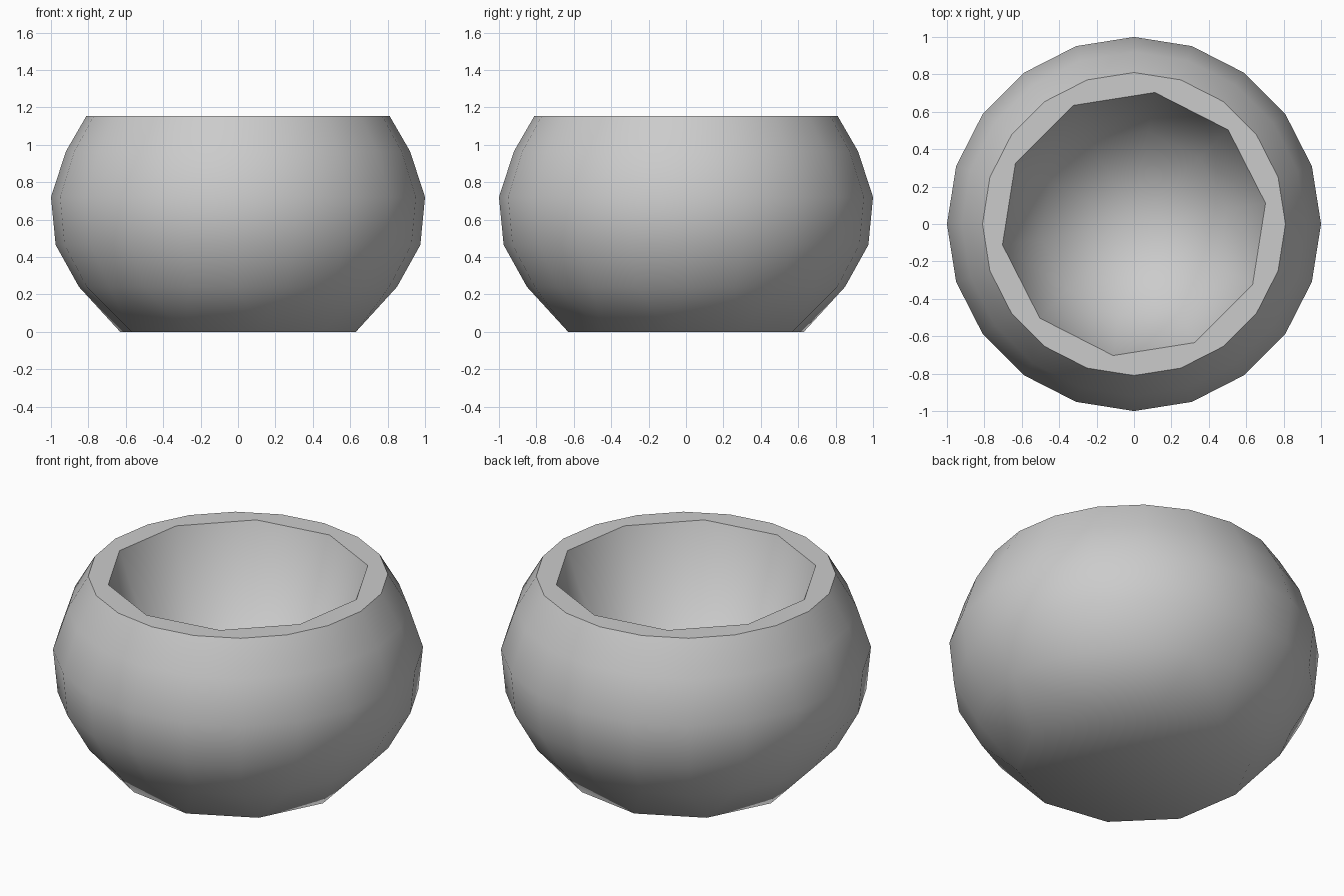
import bpy, bmesh
from math import cos, sin, radians

if "Cube" in bpy.data.objects:
    bpy.data.objects.remove(bpy.data.objects["Cube"])

bm = bmesh.new()


def ring(r, z, n, start=0):
    """Ring of n vertices, first one at angle start (degrees)."""
    angles = [radians(start + 360 * i / n) for i in range(n)]
    return [bm.verts.new((r * cos(a), r * sin(a), z)) for a in angles]


def bridge(a, b):
    n = len(a)
    for i in range(n):
        j = (i + 1) % n
        bm.faces.new((a[i], a[j], b[j], b[i]))


def reduce(big, small, shift):
    """Join a 20-sided ring to a 10-sided one: alternating triangles and quads."""
    for k in range(10):
        p, q, r = (big[(2 * k + shift + d) % 20] for d in range(3))
        s, t = small[k], small[(k + 1) % 10]
        bm.faces.new((p, q, s))
        bm.faces.new((q, r, t, s))


def cap(loop, z):
    centre = bm.verts.new((0, 0, z))
    for i, v in enumerate(loop):
        bm.faces.new((v, loop[(i + 1) % len(loop)], centre))


# Rounded outer wall, 20 sides
outer = [ring(r, z, 20) for r, z in
         [(0.85, 0.24), (0.975, 0.465), (1.0, 0.72), (0.92, 0.965), (0.81, 1.155)]]
for a, b in zip(outer, outer[1:]):
    bridge(a, b)

# Foot, 10 sides
foot = ring(0.638, 0, 10, 27)
reduce(outer[0], foot, 1)
cap(foot, 0)

# Flat rim and tapering hollow, 10 sides
inner = [ring(r, z, 10, 9) for r, z in
         [(0.712, 1.155), (0.5, 0.55)]]
reduce(outer[-1], inner[0], 0)
for a, b in zip(inner, inner[1:]):
    bridge(a, b)
cap(inner[-1], 0.4)

bmesh.ops.recalc_face_normals(bm, faces=bm.faces)
mesh = bpy.data.meshes.new("bowl")
bm.to_mesh(mesh)
bm.free()
bowl = bpy.data.objects.new("bowl", mesh)
bpy.context.collection.objects.link(bowl)

# Smooth body with crisp rim edges
bpy.context.view_layer.objects.active = bowl
bowl.select_set(True)
bpy.ops.object.shade_smooth_by_angle(angle=radians(60))
